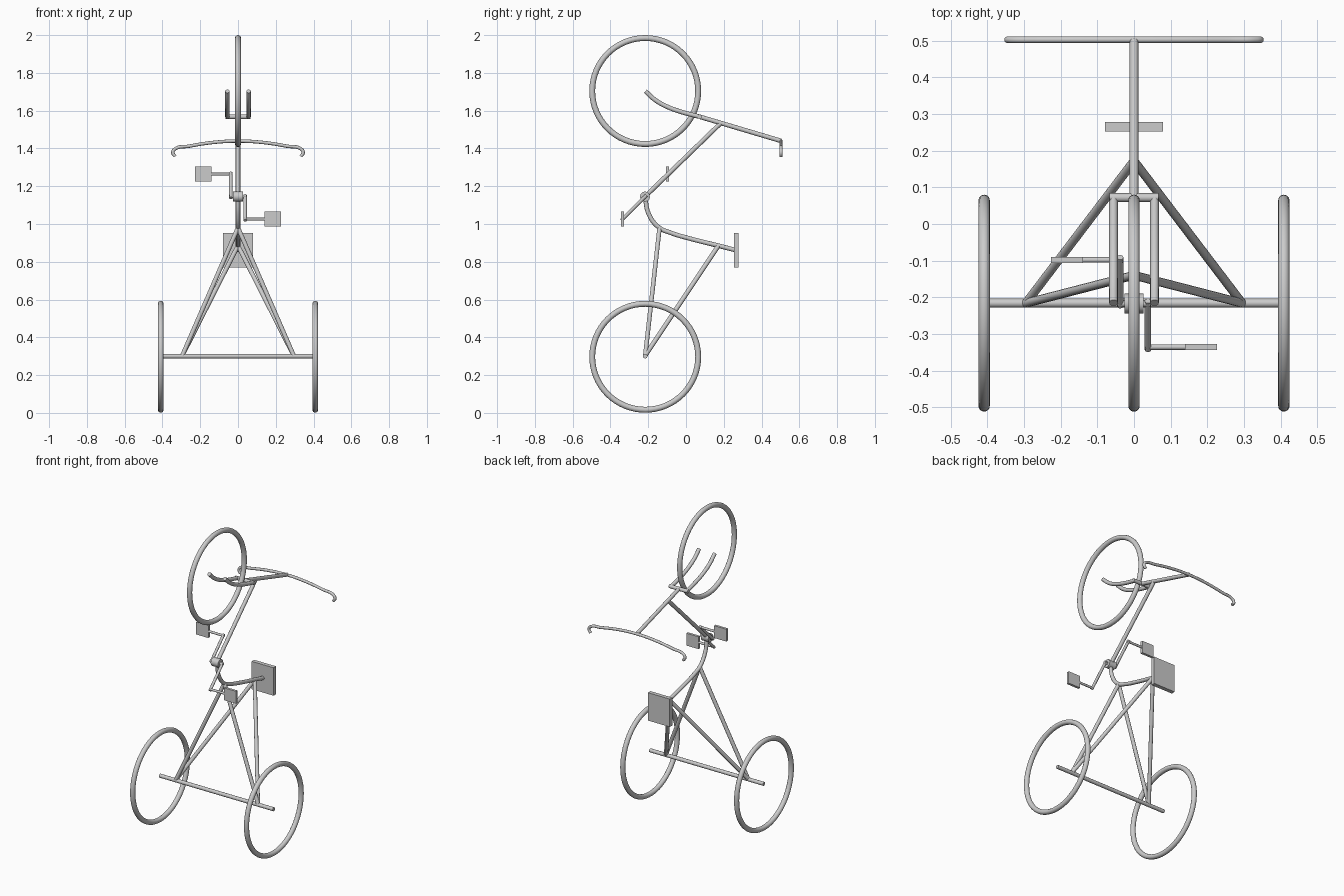
import bpy
from math import pi
from mathutils import Vector

if "Cube" in bpy.data.objects:
    bpy.data.objects.remove(bpy.data.objects["Cube"])

AXLE_Y, LOW_Z, TOP_Z = -0.216, 0.297, 1.704
HUB = Vector((0, -0.217, 1.145))          # pedal crank centre


def smooth(ob):
    bpy.ops.object.select_all(action='DESELECT')
    ob.select_set(True)
    bpy.context.view_layer.objects.active = ob
    bpy.ops.object.shade_smooth_by_angle(angle=0.7)


def tube(name, pts, r, curved=False):
    """Round capped tube through points, converted to a mesh."""
    cu = bpy.data.curves.new(name, 'CURVE')
    cu.dimensions = '3D'
    cu.bevel_depth, cu.bevel_resolution = r, 4
    cu.use_fill_caps, cu.resolution_u = True, 8
    if curved:
        sp = cu.splines.new('BEZIER')
        sp.bezier_points.add(len(pts) - 1)
        for bp, p in zip(sp.bezier_points, pts):
            bp.co = p
            bp.handle_left_type = bp.handle_right_type = 'AUTO'
    else:
        sp = cu.splines.new('POLY')
        sp.points.add(len(pts) - 1)
        for sp_p, p in zip(sp.points, pts):
            sp_p.co = (*p, 1)
    ob = bpy.data.objects.new(name, cu)
    bpy.context.collection.objects.link(ob)
    bpy.ops.object.select_all(action='DESELECT')
    ob.select_set(True)
    bpy.context.view_layer.objects.active = ob
    bpy.ops.object.convert(target='MESH')
    ob = bpy.context.object
    ob.name = name
    smooth(ob)
    return ob


def box(name, loc, size):
    bpy.ops.mesh.primitive_cube_add(size=1, location=loc)
    ob = bpy.context.object
    ob.name, ob.scale = name, size
    bpy.ops.object.transform_apply(location=False, rotation=False, scale=True)


def wheel(name, x, z):
    bpy.ops.mesh.primitive_torus_add(
        location=(x, AXLE_Y, z), rotation=(0, pi / 2, 0), major_segments=64,
        minor_segments=16, major_radius=0.2805, minor_radius=0.0155)
    bpy.context.object.name = name
    smooth(bpy.context.object)


# Wheels and rear axle
wheel("left_wheel", -0.409, LOW_Z)
wheel("right_wheel", 0.409, LOW_Z)
wheel("steering_wheel_tyre", 0, TOP_Z)
tube("rear_axle", [(-0.409, AXLE_Y, 0.30), (0.409, AXLE_Y, 0.30)], 0.012)

# Struts from the axle to the main tube, fork legs
for s, side in ((-1, "left"), (1, "right")):
    foot = (s * 0.295, AXLE_Y, 0.303)
    tube(side + "_back_strut", [foot, (0, -0.14, 0.98)], 0.012)
    tube(side + "_seat_strut", [foot, (0, 0.172, 0.885)], 0.012)
    tube(side + "_fork_leg", [(s * 0.056, y, z) for y, z in (
        (-0.215, 1.703), (-0.165, 1.658), (-0.10, 1.621),
        (-0.03, 1.595), (0.072, 1.568))], 0.012, True)

# Main tube: seat end, bend, then straight to the head
tube("main_tube", [(0, y, z) for y, z in (
    (0.262, 0.862), (0.172, 0.885), (0.02, 0.923), (-0.08, 0.953),
    (-0.145, 0.983), (-0.198, 1.055), (-0.217, 1.145))], 0.012, True)
tube("upper_tube", [HUB, (0, 0.182, 1.532)], 0.012)

# Steering: fork crown, stem, drooping handlebar
tube("fork_crown", [(-0.067, 0.072, 1.568), (0.067, 0.072, 1.568)], 0.012)
tube("steering_stem", [(0, 0.072, 1.568), (0, 0.503, 1.440)], 0.012)
half = [(0.333, 1.358), (0.345, 1.378), (0.334, 1.397), (0.26, 1.412), (0.13, 1.432)]
bar = [(-x, z) for x, z in half] + [(0, 1.439)] + half[::-1]
tube("handlebar", [(x, 0.503, z) for x, z in bar], 0.009, True)

# Seat
box("seat", (0, 0.266, 0.861), (0.157, 0.026, 0.181))

# Crank set with pedals
tube("crank_housing", [HUB - Vector((0.026, 0, 0)), HUB + Vector((0.026, 0, 0))], 0.027)
for s, side in ((-1, "left"), (1, "right")):
    arm = Vector((0, -s * 0.119, -s * 0.119))
    x = Vector((s * 0.038, 0, 0))
    end = HUB + arm
    tube(side + "_crank_axle", [HUB, HUB + x * 1.2], 0.009)
    tube(side + "_crank_arm", [HUB + x - arm * 0.06, end + x + arm * 0.06], 0.009)
    tube(side + "_pedal_spindle", [end + x * 0.8, end + x * 4.2], 0.0075)
    box(side + "_pedal", end + Vector((s * 0.183, 0, 0)), (0.087, 0.016, 0.08))
